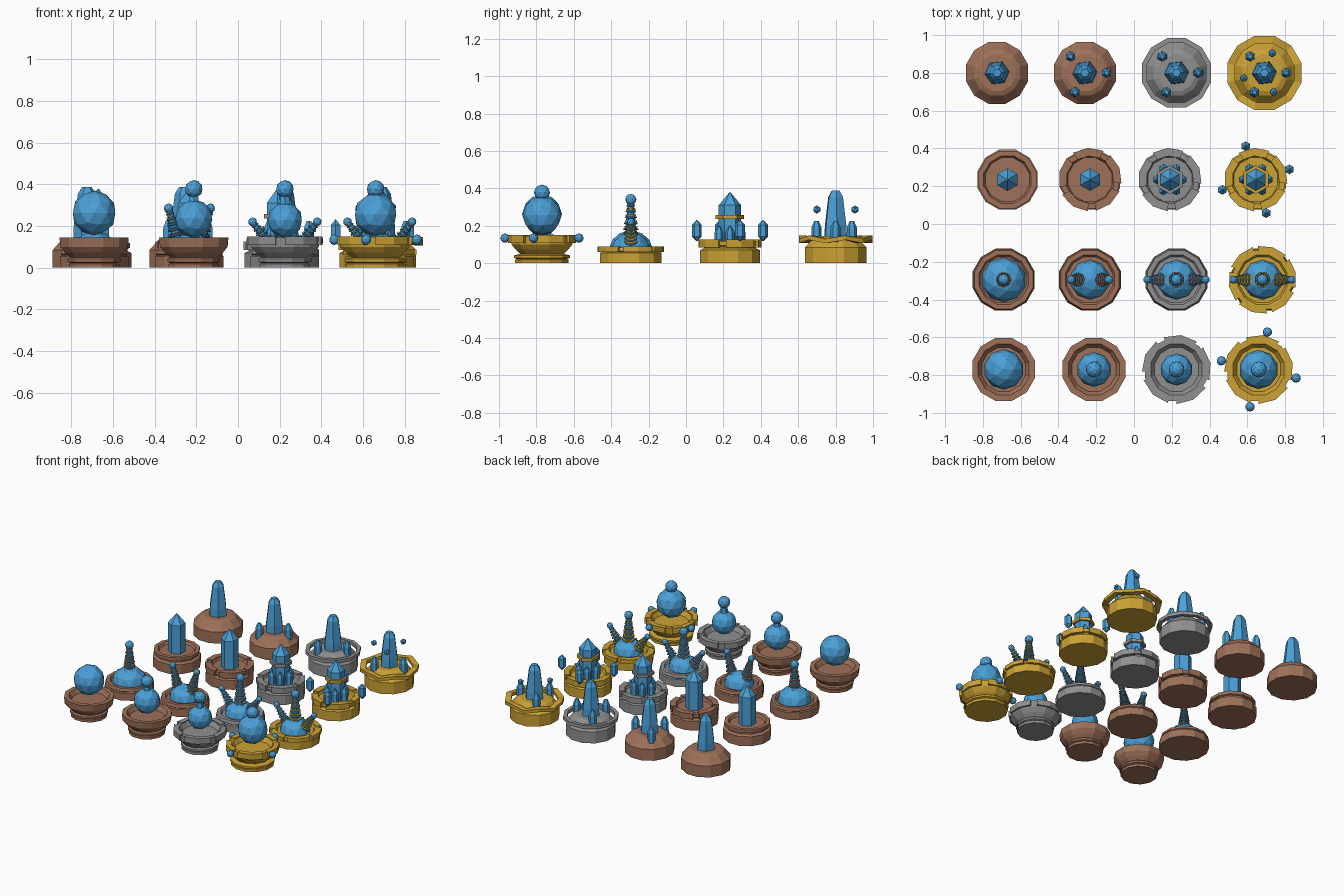
import bpy, bmesh, math
from mathutils import Matrix, Vector

if "Cube" in bpy.data.objects:
    bpy.data.objects.remove(bpy.data.objects["Cube"])

def material(name, rgb):
    m = bpy.data.materials.new(name)
    m.diffuse_color = (*rgb, 1)
    m.use_nodes = True
    m.node_tree.nodes["Principled BSDF"].inputs["Base Color"].default_value = m.diffuse_color
    return m

BROWN = material("brown clay", (0.34, 0.165, 0.10))
GREY = material("grey stone", (0.28, 0.28, 0.28))
GOLD = material("gold", (0.60, 0.36, 0.035))
BLUE = material("blue crystal", (0.07, 0.35, 0.68))
BASE = [BROWN, BROWN, GREY, GOLD]

def finish(bm, name, mat, loc, rot=None):
    bmesh.ops.recalc_face_normals(bm, faces=bm.faces)
    me = bpy.data.meshes.new(name)
    bm.to_mesh(me)
    bm.free()
    me.materials.append(mat)
    ob = bpy.data.objects.new(name, me)
    bpy.context.collection.objects.link(ob)
    ob.matrix_world = Matrix.Translation(loc) @ (rot.to_4x4() if rot else Matrix())
    return ob

def lathe(name, mat, loc, prof, sides=12, turn=0.5, rot=None, closed=False, wave=0):
    """Faceted revolve of (radius, z) points; closed joins the profile into a ring."""
    bm = bmesh.new()
    rings = []
    for r, z in prof:
        ring = []
        for i in range(sides):
            a = (i + turn) * math.tau / sides
            dz = wave if i % 2 else 0
            ring.append(bm.verts.new((r * math.cos(a), r * math.sin(a), z - dz)))
        rings.append(ring)
    pairs = list(zip(rings, rings[1:]))
    if closed:
        pairs.append((rings[-1], rings[0]))
    for a, b in pairs:
        for i in range(sides):
            j = (i + 1) % sides
            bm.faces.new((a[i], a[j], b[j], b[i]))
    if not closed:
        bm.faces.new(rings[0])
        bm.faces.new(rings[-1])
    bmesh.ops.remove_doubles(bm, verts=bm.verts, dist=1e-5)
    return finish(bm, name, mat, loc, rot)

def ring(name, mat, loc, r0, r1, z0, z1, sides=12, wave=0, rot=None):
    return lathe(name, mat, loc, [(r0, z0), (r1, z0), (r1, z1), (r0, z1)],
                 sides, 0.5, rot, True, wave)

def plates(name, mat, loc, n, r0, r1, z0, z1, fill=0.8, turn=0.0):
    """Ring of separate curved blocks."""
    bm = bmesh.new()
    for k in range(n):
        secs = []
        for t in (-0.5, 0, 0.5):
            a = (k + turn + t * fill) * math.tau / n
            c, s = math.cos(a), math.sin(a)
            secs.append([bm.verts.new((r * c, r * s, z))
                         for r, z in ((r0, z0), (r1, z0), (r1, z1), (r0, z1))])
        for a, b in zip(secs, secs[1:]):
            for i in range(4):
                j = (i + 1) % 4
                bm.faces.new((a[i], a[j], b[j], b[i]))
        bm.faces.new(secs[0])
        bm.faces.new(secs[-1])
    return finish(bm, name, mat, loc)

def ball(name, loc, r, sub=2, dome=1.0):
    bm = bmesh.new()
    bmesh.ops.create_icosphere(bm, subdivisions=sub, radius=r)
    bmesh.ops.scale(bm, vec=(1, 1, dome), verts=bm.verts)
    if dome != 1.0:   # keep only the upper half
        geom = bm.verts[:] + bm.edges[:] + bm.faces[:]
        bmesh.ops.bisect_plane(bm, geom=geom, plane_co=(0, 0, -0.005),
                               plane_no=(0, 0, -1), clear_outer=True)
    return finish(bm, name, BLUE, loc)

def around(c, r, deg, z):
    a = math.radians(deg)
    return Vector((c[0] + r * math.cos(a), c[1] + r * math.sin(a), z))

# ---- Row of tapered crystals on domed bases
def tapered_row(lv, x, y):
    c, m = (x, y, 0), BASE[lv]
    lathe(f"domed_base_{lv+1}", m, c, [(.17, 0), (.17, .085), (.155, .10), (.125, .135), (.10, .145)])
    lathe(f"tapered_crystal_{lv+1}", BLUE, c,
          [(.066, .13), (.063, .20), (.043, .355), (.022, .388)], 6, 0.1)
    if lv >= 1:
        for k, d in enumerate((0, 131, 243)):
            lathe(f"small_shard_{lv+1}_{k+1}", BLUE, around(c, .115, d, 0),
                  [(.028, .11), (.027, .19), (.012, .225)], 6)
    if lv == 2:
        ring("floating_ring_3", m, c, .163, .19, .115, .14)
    if lv == 3:
        ring("scalloped_ring_4", m, c, .162, .203, .125, .148, 12, .018)
        for k, d in enumerate((68, 194, 296)):
            ball(f"hover_bead_4_{k+1}", around(c, .112, d, .287), .022, 1)

# ---- Row of pointed prisms on collared bases
def prism_row(lv, x, y):
    c, m = (x, y, 0), BASE[lv]
    lathe(f"collared_base_{lv+1}", m, c,
          [(.165, 0), (.165, .07), (.145, .08), (.145, .09), (.158, .095),
           (.158, .118), (.13, .118), (.12, .10), (.01, .10)])
    if lv >= 1:
        plates(f"rim_plates_{lv+1}", m, c, 5, .125, .168, .085, .126, .8, .3)
    lathe(f"prism_crystal_{lv+1}", BLUE, c,
          [(.06, .095), (.06, .31), (.004, .378)], 6, 0.5)
    if lv >= 2:
        ring(f"crystal_collar_{lv+1}", m, c, .055, .076, .235, .257, 6)
        for k in range(6):
            lathe(f"foot_shard_{lv+1}_{k+1}", BLUE, around(c, .068, 60 * k, 0),
                  [(.024, .10), (.024, .165), (.003, .20)], 6)
    if lv == 3:
        for k in range(4):
            lathe(f"floating_crystal_{k+1}", BLUE, around(c, .185, 17 + 90 * k, 0),
                  [(.003, .118), (.026, .142), (.026, .205), (.003, .23)], 6)

# ---- Coiled spire: thin cone, stacked rings and a tip bead
def spire(name, mat, foot, tip, r, bead):
    foot, tip = Vector(foot), Vector(tip)
    d = tip - foot
    L = d.length
    rot = d.to_track_quat('Z', 'Y').to_matrix()
    lathe(name + "_rod", BLUE, foot, [(r * .75, 0), (r * .35, L)], 8, 0, rot)
    n = 6
    for k in range(n):
        z = L * (.22 + .66 * k / (n - 1))
        s = r * (1.1 - .55 * k / (n - 1))
        h = L * .022
        lathe(f"{name}_disc_{k+1}", BLUE, foot, [(s * .6, z - 2 * h), (s, z - h), (s, z), (s * .6, z + h)], 8, 0, rot)
        ring(f"{name}_ring_{k+1}", mat, foot, s * .5, s * .95, z + h, z + 2.2 * h, 8, 0, rot)
    ball(name + "_bead", tip, bead, 2)

# ---- Row of spires on low drums
def spire_row(lv, x, y):
    c, m = (x, y, 0), BASE[lv]
    lathe(f"drum_base_{lv+1}", m, c,
          [(.17, 0), (.17, .055), (.16, .06), (.166, .065), (.16, .085),
           (.135, .085), (.125, .072), (.01, .072)])
    if lv == 3:
        plates("drum_plates_4", m, c, 6, .14, .18, .06, .088, .85, .2)
    ball(f"crystal_mound_{lv+1}", (x, y, .075), .118 if lv == 0 else .105, 2, .85)
    if lv != 1:
        spire(f"centre_spire_{lv+1}", m, (x, y, .10), (x, y, .34), .042, .03)
    for s, side in ((-1, "left"), (1, "right")):
        if lv == 1:
            spire(f"{side}_spire_2", m, (x + s * .045, y, .09), (x + s * .10, y, .285), .038, .023)
        elif lv >= 2:
            spire(f"{side}_spire_{lv+1}", m, (x + s * .06, y, .09), (x + s * .155, y, .22), .034, .021)

# ---- Row of orbs in bowls
def orb_row(lv, x, y):
    c, m = (x, y, 0), BASE[lv]
    f = .148 if lv == 3 else .125
    lathe(f"bowl_{lv+1}", m, c,
          [(f, 0), (f, .018), (f - .01, .022), (f + .006, .028), (f + .006, .042),
           (.12, .05), (.145, .072), (.168, .10), (.172, .145),
           (.14, .145), (.12, .115), (.01, .115)])
    if lv >= 2:
        plates(f"bowl_plates_{lv+1}", m, c, 5, .145, .183, .108, .15, .8, .15)
    r, z = ((.107, .262), (.092, .235), (.085, .228), (.104, .255))[lv]
    ball(f"orb_{lv+1}", (x, y, z), r)
    if lv >= 1:
        ball(f"top_orb_{lv+1}", (x, y, .377), .043)
        lathe(f"orb_neck_{lv+1}", BLUE, c, [(.03, z + r * .8), (.02, .36)], 6)
    if lv == 3:
        for k in range(4):
            ball(f"orbit_bead_{k+1}", around(c, .203, 77 + 90 * k, .134), .025, 2)

ROWS = [
    (tapered_row, .80, (-.725, -.26, .225, .69)),
    (prism_row, .235, (-.67, -.233, .19, .645)),
    (spire_row, -.295, (-.69, -.233, .225, .68)),
    (orb_row, -.77, (-.69, -.212, .225, .66)),
]
for build, y, xs in ROWS:
    for lv, x in enumerate(xs):
        build(lv, x, y)
